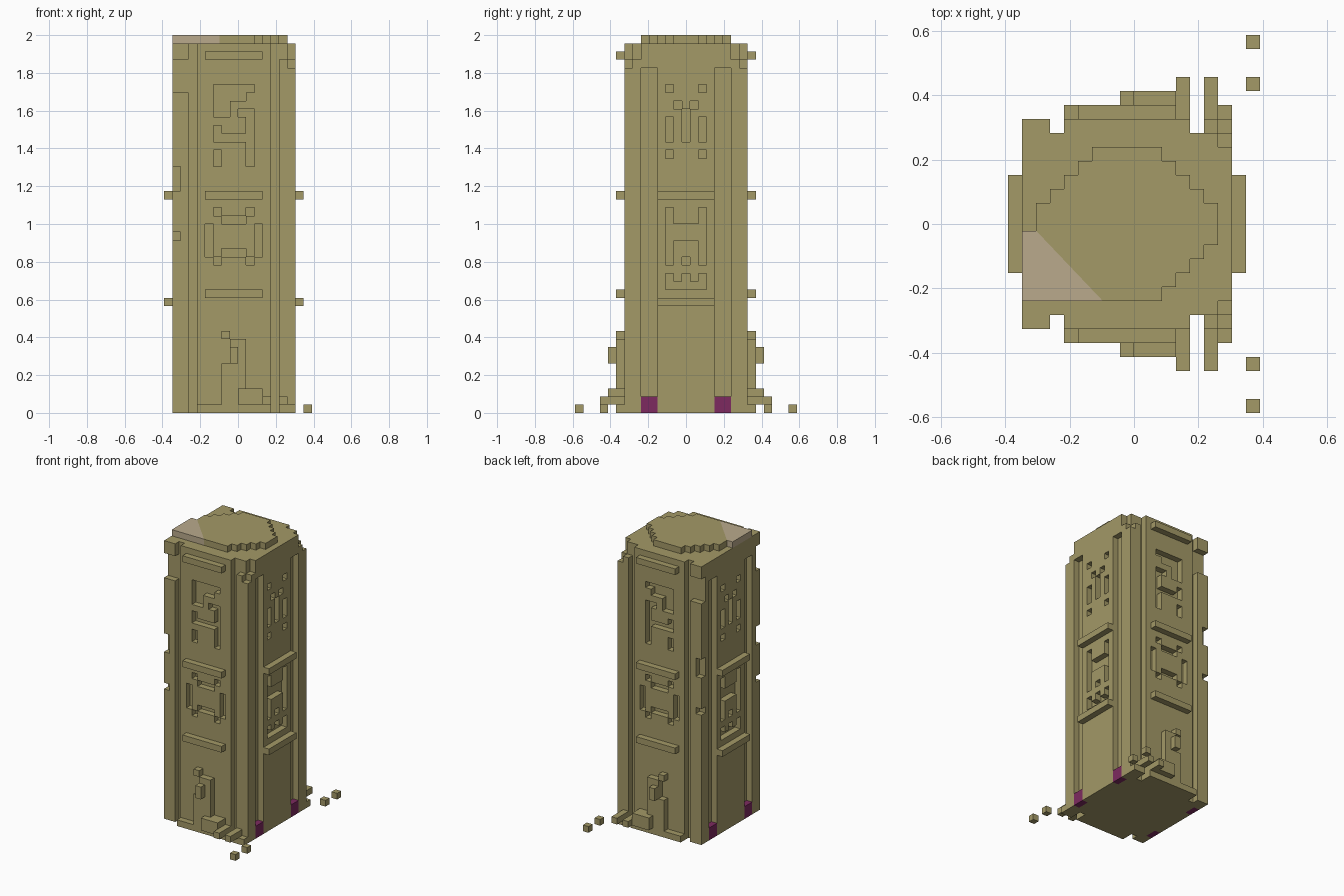
import bpy
import bmesh
from mathutils import Vector

V = 2 / 46          # edge length of one block
if "Cube" in bpy.data.objects:
    bpy.data.objects.remove(bpy.data.objects["Cube"], do_unlink=True)


def material(name, rgb):
    m = bpy.data.materials.new(name)
    m.use_nodes = True
    m.diffuse_color = (*rgb, 1)
    m.node_tree.nodes["Principled BSDF"].inputs["Base Color"].default_value = (*rgb, 1)
    return m


STONE = material("olive stone", (0.367, 0.319, 0.136))
PALE = material("pale stone", (0.49, 0.402, 0.262))
PURPLE = material("purple", (0.205, 0.023, 0.115))


def box(x0, x1, y0, y1, z0, z1):
    """Blocks between whole-number x and z edges and half-number y edges."""
    return {(x, y, z) for x in range(x0, x1)
            for y in range(round(y0 + .5), round(y1 + .5)) for z in range(z0, z1)}


def both_y(cells):
    return cells | {(x, -y, z) for x, y, z in cells}


def both_x(cells):
    return cells | {(-2 - x, y, z) for x, y, z in cells}


def front(x0, x1, z0, z1, y0=6.5, y1=7.5):
    return both_y(box(x0, x1, y0, y1, z0, z1))


def side(y0, y1, z0, z1):
    return both_x(both_y(box(6, 7, y0, y1, z0, z1)))


parts = {}

# Main shaft
body = box(-8, 7, -7.5, 7.5, 0, 44)

# Vertical grooves on all four sides
body -= front(-6, -5, 0, 44) | front(4, 5, 0, 44)
body -= side(3.5, 5.5, 0, 42)

# Worn corners
body -= front(-8, -6, 39, 43)
body -= front(-8, -7, 27, 30) | front(-8, -7, 21, 22)
body -= front(6, 7, 42, 44) | front(5, 6, 43, 44)
body -= front(6, 7, 43, 44, 5.5, 6.5)

# Carved signs, front and back: x0, x1, z0, z1
for sign in [(-3, 2, 39, 40), (-3, 1, 38, 39), (-3, -1, 36, 38),
             (-3, -2, 34, 35), (-3, 1, 33, 34), (1, 2, 30, 37),
             (0, 1, 36, 37), (-3, -2, 30, 32),
             (-3, -2, 24, 25), (1, 2, 24, 25), (-2, 1, 23, 24),
             (-4, -3, 19, 23), (2, 3, 19, 23),
             (-2, 1, 19, 20), (-3, -2, 18, 19), (1, 2, 18, 19)]:
    body -= front(*sign)

# Carved signs on the two sides, mirrored in y: y0, y1, z0, z1
for sign in [(1.5, 2.5, 39, 40), (.5, 1.5, 37, 38), (-.5, .5, 33, 37),
             (1.5, 2.5, 33, 36), (1.5, 2.5, 31, 32),
             (1.5, 2.5, 18, 25), (-1.5, 1.5, 21, 23), (-.5, .5, 18, 19),
             (-2.5, 2.5, 15, 16), (1.5, 2.5, 16, 17), (-.5, .5, 16, 17)]:
    body -= side(*sign)
parts["shaft"] = (body, STONE)

# Purple blocks at the feet of the side grooves
parts["purple_feet"] = (side(3.5, 5.5, 0, 2), PURPLE)

# Horizontal ledges
ledges = set()
for z in (14, 26, 43):
    ledges |= front(-4, 3, z, z + 1, 7.5, 8.5)
for z in (13, 26):
    ledges |= both_x(box(7, 8, -3.5, 3.5, z, z + 1))
parts["ledges"] = (ledges, STONE)

# Rim below the cap
rim = box(-8, 7, -5.5, 5.5, 44, 45) | box(-8, 6, -6.5, 6.5, 44, 45)
rim |= front(-5, 4, 44, 45) | front(-8, -6, 44, 45)
parts["rim"] = (rim, STONE)

# Stepped round cap with one square corner
cap = set()
for row, (left, right) in enumerate([(-8, 2), (-8, 3), (-8, 4), (-8, 5), (-8, 6), (-7, 6),
                                     (-7, 6), (-6, 5), (-5, 4), (-4, 3), (-3, 2)]):
    cap |= box(left, right, row - 5.5, row - 4.5, 45, 46)
parts["cap"] = (cap, STONE)

# Plinth and rough overgrowth at the foot of front and back
parts["plinth"] = (front(-5, 4, 0, 1, 7.5, 8.5) | front(5, 7, 0, 1, 7.5, 8.5), STONE)
growth = set()
for x0, x1, z0, z1, depth in [(-2, 1, 1, 6, 8.5), (-1, 1, 6, 9, 8.5), (-2, -1, 9, 10, 8.5),
                              (-1, 0, 6, 8, 9.5), (0, 3, 1, 3, 9.5),
                              (3, 4, 1, 2, 10.5), (5, 6, 1, 2, 10.5)]:
    growth |= front(x0, x1, z0, z1, 7.5, depth)
parts["overgrowth"] = (growth, STONE)

# Loose rubble
parts["rubble"] = (front(8, 9, 0, 1, 9.5, 10.5) | front(8, 9, 0, 1, 12.5, 13.5), STONE)

solid = set().union(*(cells for cells, _ in parts.values()))


def build(name, cells, mat):
    """Skin the outer sides of the blocks, then merge flat areas."""
    bm = bmesh.new()
    verts = {}
    for cell in cells:
        for axis in range(3):
            for step in (0, 1):
                near = list(cell)
                near[axis] += 2 * step - 1
                if tuple(near) in solid:
                    continue
                u, w = (axis + 1) % 3, (axis + 2) % 3
                loop = []
                for a, b in ((0, 0), (1, 0), (1, 1), (0, 1)):
                    c = list(cell)
                    c[axis] += step
                    c[u] += a
                    c[w] += b
                    c = tuple(c)
                    if c not in verts:
                        verts[c] = bm.verts.new((c[0] * V, (c[1] - .5) * V, c[2] * V))
                    loop.append(verts[c])
                bm.faces.new(loop if step else loop[::-1])
    me = bpy.data.meshes.new(name)
    me.materials.append(mat)
    if name == "cap":
        # Pale corner, cut off along a diagonal
        me.materials.append(PALE)
        point, normal = Vector((-.21, -.12, 0)), Vector((-.2, -.19, 0))
        bmesh.ops.bisect_plane(bm, geom=bm.verts[:] + bm.edges[:] + bm.faces[:],
                               plane_co=point, plane_no=normal)
        for f in bm.faces:
            f.material_index = int((f.calc_center_median() - point).dot(normal) > 0)
    bmesh.ops.dissolve_limit(bm, angle_limit=.01, verts=bm.verts[:], edges=bm.edges[:],
                             delimit={'MATERIAL'})
    bm.to_mesh(me)
    bm.free()
    bpy.context.collection.objects.link(bpy.data.objects.new(name, me))


for name, (cells, mat) in parts.items():
    build(name, cells, mat)
